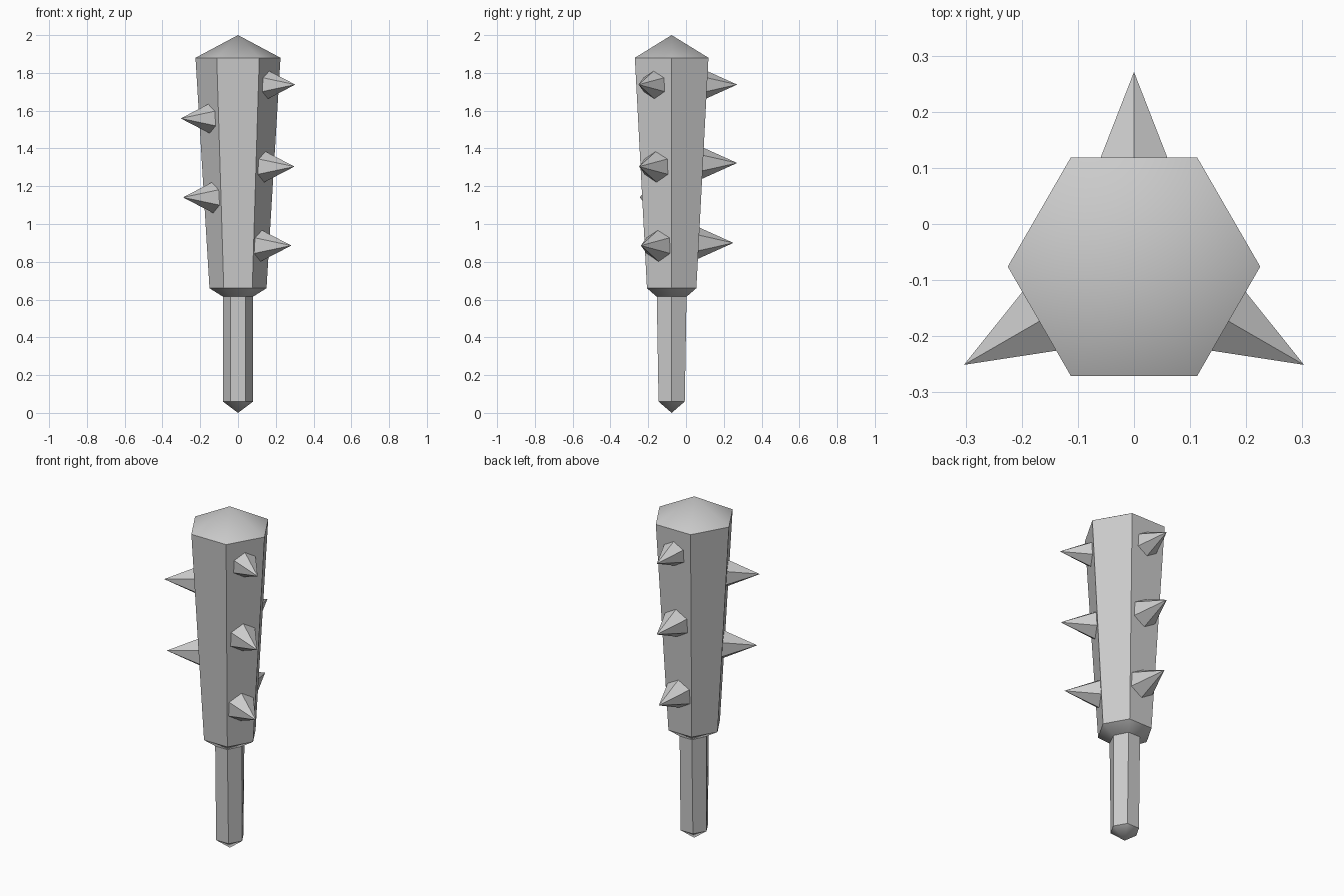
import bpy
import bmesh
from math import cos, sin, radians, pi
from mathutils import Matrix, Vector

cube = bpy.data.objects.get("Cube")
if cube:
    bpy.data.objects.remove(cube, do_unlink=True)

AXIS_Y = -0.076
SIDES = 6

grey = bpy.data.materials.new("plain grey")
grey.use_nodes = True
colour = (0.6, 0.6, 0.6, 1)
grey.diffuse_color = colour
grey.node_tree.nodes["Principled BSDF"].inputs["Base Color"].default_value = colour


def finish(name, bm):
    bmesh.ops.recalc_face_normals(bm, faces=bm.faces)
    mesh = bpy.data.meshes.new(name)
    bm.to_mesh(mesh)
    bm.free()
    mesh.materials.append(grey)
    obj = bpy.data.objects.new(name, mesh)
    bpy.context.collection.objects.link(obj)
    bpy.ops.object.select_all(action="DESELECT")
    obj.select_set(True)
    bpy.context.view_layer.objects.active = obj
    bpy.ops.object.shade_smooth_by_angle(angle=radians(45))
    return obj


def hex_shaft(name, rings, bottom, top):
    """Stack of hexagons (height, x radius, y radius) closed by two points."""
    bm = bmesh.new()
    loops = []
    for z, rx, ry in rings:
        loops.append([bm.verts.new((rx * cos(i * pi / 3), AXIS_Y + ry * sin(i * pi / 3), z))
                      for i in range(SIDES)])
    low = bm.verts.new((0, AXIS_Y, bottom))
    high = bm.verts.new((0, AXIS_Y, top))
    for i in range(SIDES):
        j = (i + 1) % SIDES
        for a, b in zip(loops, loops[1:]):
            bm.faces.new((a[i], a[j], b[j], b[i]))
        bm.faces.new((low, loops[0][j], loops[0][i]))
        bm.faces.new((high, loops[-1][i], loops[-1][j]))
    return finish(name, bm)


def spike(name, angle, tip_distance, z):
    """Horizontal hexagonal pyramid with its base sunk into the club."""
    length = 0.22
    bm = bmesh.new()
    bmesh.ops.create_cone(bm, cap_ends=True, segments=SIDES, radius1=length * 0.45,
                          radius2=0, depth=length)
    bmesh.ops.remove_doubles(bm, verts=bm.verts, dist=0.0001)
    # Point along +x with one ridge straight up, then swing round the shaft
    ridge = max(bm.verts, key=lambda v: v.co.x - v.co.z).co
    upright = Matrix.Rotation(pi - Vector((ridge.x, ridge.y)).angle_signed(Vector((1, 0))), 4, "Z")
    place = (Matrix.Translation((0, AXIS_Y, z)) @ Matrix.Rotation(radians(angle), 4, "Z")
             @ Matrix.Translation((tip_distance - length / 2, 0, 0))
             @ Matrix.Rotation(pi / 2, 4, "Y") @ upright)
    bm.transform(place)
    return finish(name, bm)


# Handle with a pointed butt
hex_shaft("handle", [(0.06, 0.08, 0.08), (0.62, 0.079, 0.091)], 0, 0.63)

# Tapered club head with a shallow pointed cap
hex_shaft("club_head", [(0.615, 0.079, 0.091), (0.66, 0.151, 0.151), (1.88, 0.225, 0.225)],
          0.615, 2)

# Rows of spikes on three alternate sides
rows = {
    "back_spike": (90, [(0.327, 0.90), (0.347, 1.323), (0.347, 1.738)]),
    "left_spike": (-30, [(0.326, 0.886), (0.345, 1.304), (0.35, 1.738)]),
    "right_spike": (210, [(0.336, 1.141), (0.35, 1.559)]),
}
for name, (angle, places) in rows.items():
    for n, (distance, z) in enumerate(places, 1):
        spike(f"{name}_{n}", angle, distance, z)
